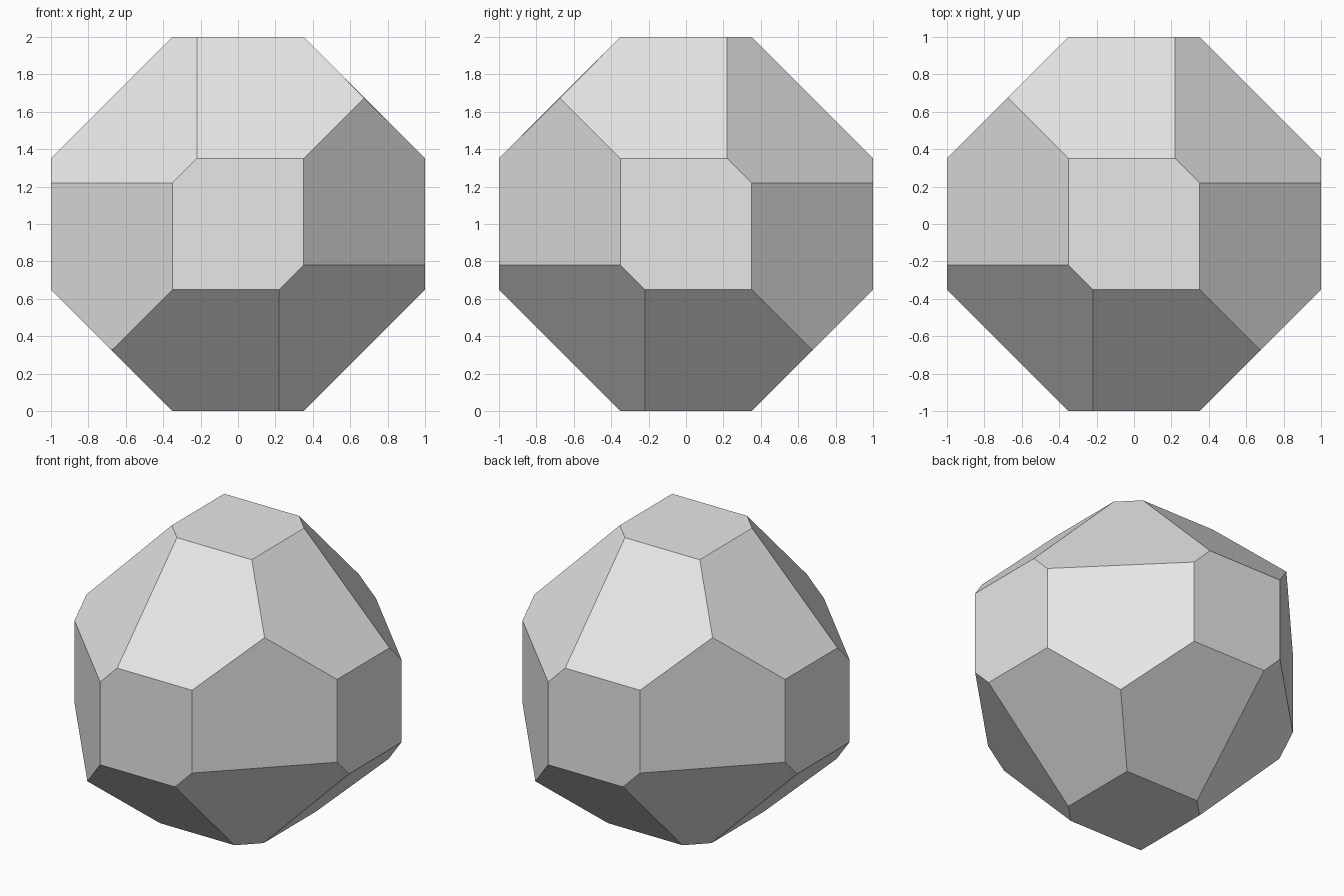
import bpy
import bmesh
from itertools import product
from mathutils import Vector

default_cube = bpy.data.objects.get("Cube")
if default_cube:
    bpy.data.objects.remove(default_cube, do_unlink=True)

# One plain grey for the whole solid
grey = bpy.data.materials.new("light_grey")
grey.use_nodes = True
colour = (0.8, 0.8, 0.8, 1)
grey.diffuse_color = colour
grey.node_tree.nodes["Principled BSDF"].inputs["Base Color"].default_value = colour

EDGE_CUT = 1.35     # sum of two coordinates on each edge facet
CORNER_CUT = 1.57   # sum of three coordinates on each corner facet


def slice_off(bm, direction, limit):
    """Cut away everything beyond the plane and close the opening."""
    normal = Vector(direction)
    cut = bmesh.ops.bisect_plane(
        bm, geom=bm.verts[:] + bm.edges[:] + bm.faces[:], dist=1e-5,
        plane_co=normal * limit / normal.length_squared,
        plane_no=normal, clear_outer=True)
    rim = [e for e in cut["geom_cut"]
           if isinstance(e, bmesh.types.BMEdge) and e.is_boundary]
    bmesh.ops.holes_fill(bm, edges=rim, sides=0)


bm = bmesh.new()
bmesh.ops.create_cube(bm, size=2)
signs = list(product((-1, 0, 1), repeat=3))

# Twelve edge facets
for s in signs:
    if s.count(0) == 1:
        slice_off(bm, s, EDGE_CUT)

# Four alternate corner facets, in a tetrahedral arrangement
for s in signs:
    if s[0] * s[1] * s[2] == 1:
        slice_off(bm, s, CORNER_CUT)

bmesh.ops.remove_doubles(bm, verts=bm.verts[:], dist=1e-4)
bmesh.ops.recalc_face_normals(bm, faces=bm.faces[:])
bmesh.ops.translate(bm, verts=bm.verts[:], vec=(0, 0, 1))

mesh = bpy.data.meshes.new("faceted_solid")
bm.to_mesh(mesh)
bm.free()
mesh.materials.append(grey)
solid = bpy.data.objects.new("faceted_solid", mesh)
bpy.context.collection.objects.link(solid)
